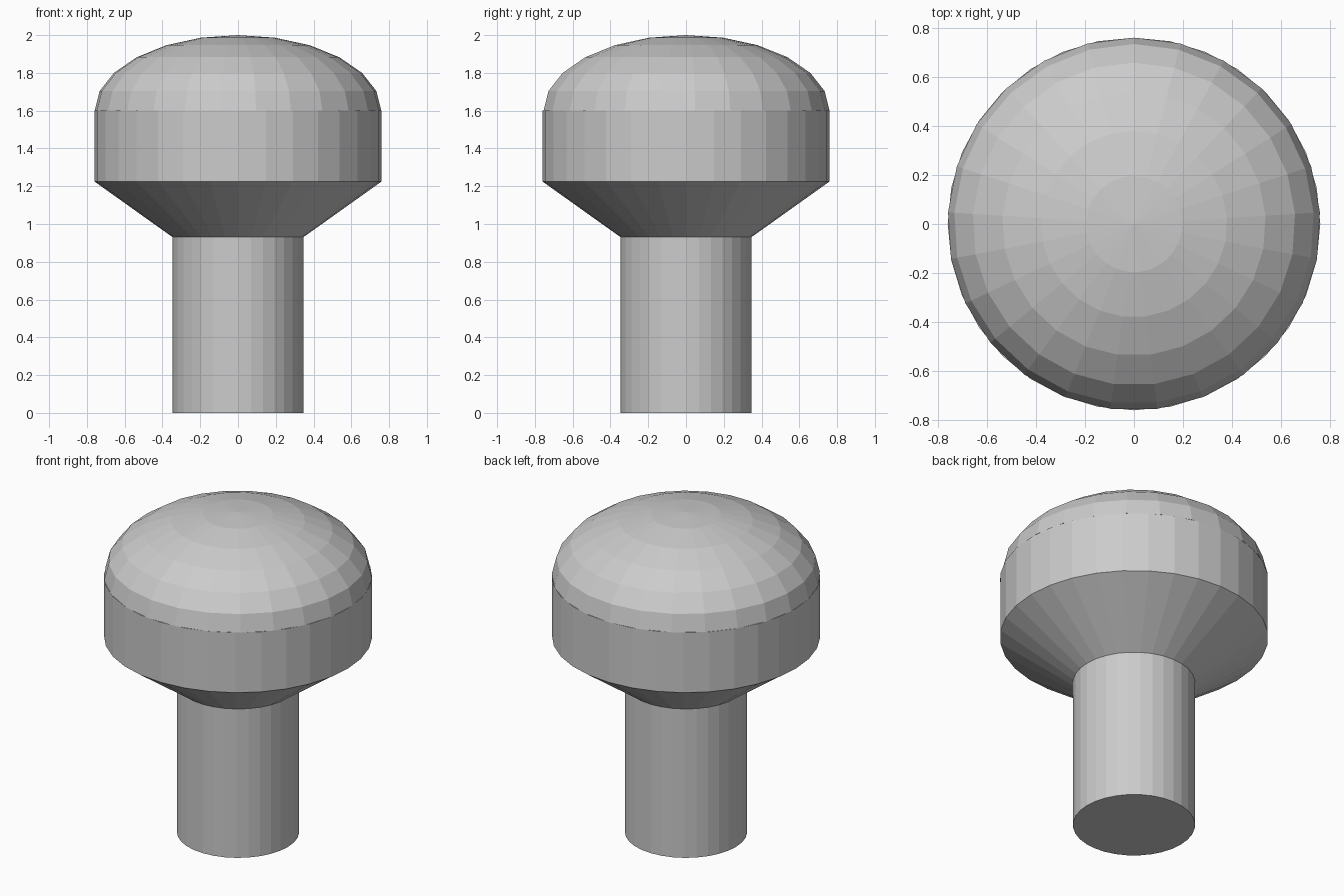
import bpy
import bmesh
from math import sin, cos, pi, radians

if "Cube" in bpy.data.objects:
    bpy.data.objects.remove(bpy.data.objects["Cube"])


def lathe(name, profile, sides):
    """Spin (radius, z) points, bottom to top, into a closed flat-faced solid."""
    bm = bmesh.new()
    rings = []
    for r, z in profile:
        if r < 1e-5:
            rings.append([bm.verts.new((0, 0, z))])
        else:
            angles = [pi / 2 + 2 * pi * i / sides for i in range(sides)]
            rings.append([bm.verts.new((r * cos(a), r * sin(a), z)) for a in angles])
    for low, high in zip(rings, rings[1:]):
        for i in range(sides):
            j = (i + 1) % sides
            if len(high) == 1:
                bm.faces.new((low[i], low[j], high[0]))
            else:
                bm.faces.new((low[i], low[j], high[j], high[i]))
    # Flat end caps
    bm.faces.new(rings[0][::-1])
    if len(rings[-1]) > 1:
        bm.faces.new(rings[-1])
    bmesh.ops.recalc_face_normals(bm, faces=bm.faces)
    mesh = bpy.data.meshes.new(name)
    bm.to_mesh(mesh)
    bm.free()
    obj = bpy.data.objects.new(name, mesh)
    bpy.context.collection.objects.link(obj)
    return obj


STEM_R, HEAD_R = 0.346, 0.76
STEM_TOP, FLARE_TOP, BAND_TOP, TOP = 0.93, 1.225, 1.6, 2.0

# Stem, flared underside and straight band of the knob
lathe("stem", [(STEM_R, 0), (STEM_R, STEM_TOP)], 32)
lathe("flare", [(STEM_R, STEM_TOP), (HEAD_R, FLARE_TOP)], 32)
lathe("band", [(HEAD_R, FLARE_TOP), (HEAD_R, BAND_TOP)], 32)

# Low-poly flattened half-sphere cap
dome = [(HEAD_R * cos(radians(15 * k)), BAND_TOP + (TOP - BAND_TOP) * sin(radians(15 * k)))
        for k in range(7)]
lathe("dome", dome, 25)
